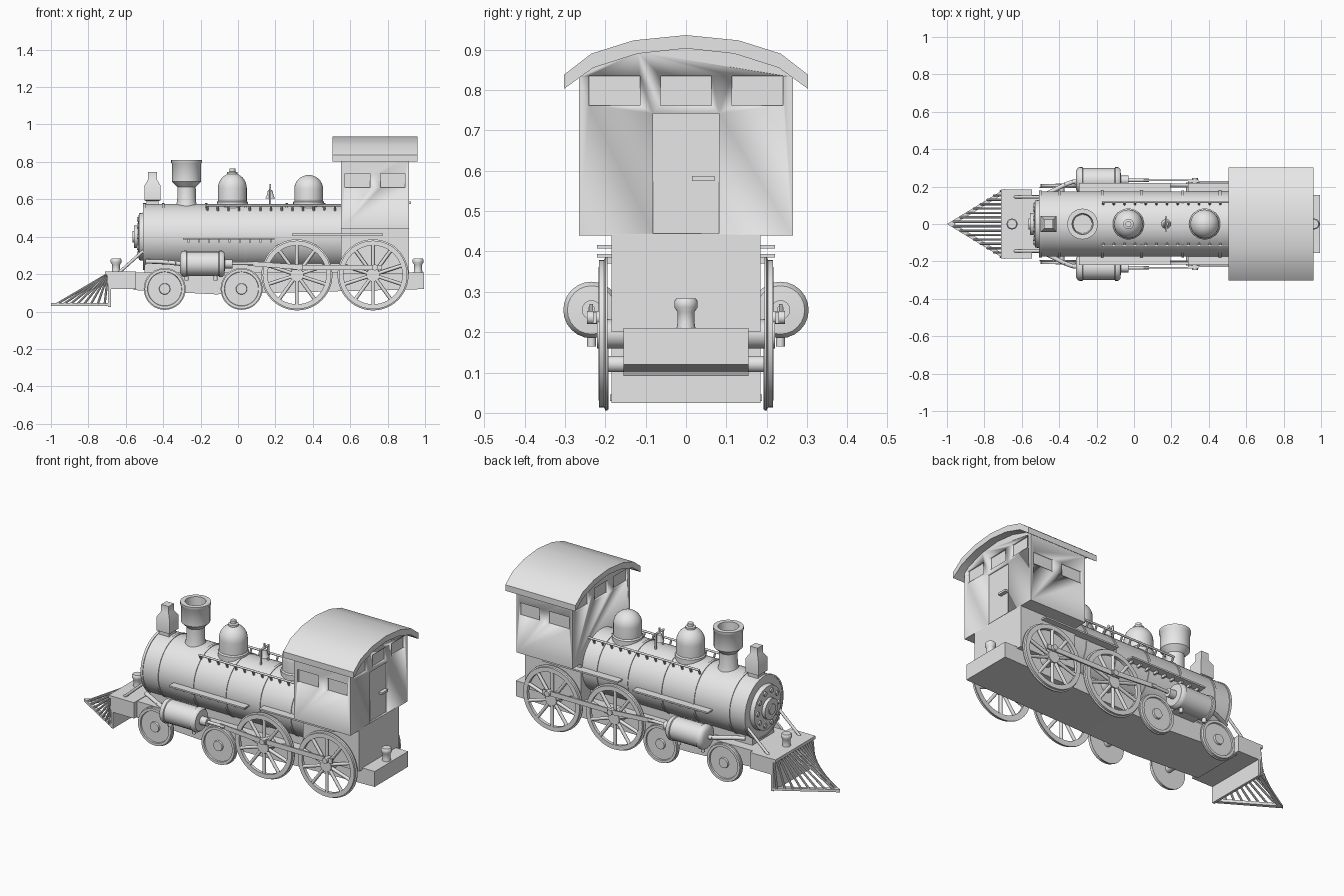
import bpy, bmesh, math
from mathutils import Matrix, Vector

if "Cube" in bpy.data.objects:
    bpy.data.objects.remove(bpy.data.objects["Cube"], do_unlink=True)

grey = bpy.data.materials.new("plain grey")
grey.use_nodes = True
grey.diffuse_color = (0.8, 0.8, 0.8, 1)
for n in grey.node_tree.nodes:
    if n.type == 'BSDF_PRINCIPLED':
        n.inputs["Base Color"].default_value = (0.8, 0.8, 0.8, 1)

AXES = {'X': Matrix.Rotation(math.pi / 2, 4, 'Y'), 'Y': Matrix.Rotation(-math.pi / 2, 4, 'X'), 'Z': Matrix()}


def finish(bm, name):
    me = bpy.data.meshes.new(name)
    bmesh.ops.recalc_face_normals(bm, faces=bm.faces)
    bm.to_mesh(me)
    bm.free()
    me.materials.append(grey)
    ob = bpy.data.objects.new(name, me)
    bpy.context.collection.objects.link(ob)
    bpy.ops.object.select_all(action='DESELECT')
    ob.select_set(True)
    bpy.context.view_layer.objects.active = ob
    bpy.ops.object.shade_smooth_by_angle(angle=math.radians(40))
    return ob


def merge(bm, part):
    me = bpy.data.meshes.new("part")
    part.to_mesh(me)
    part.free()
    bm.from_mesh(me)
    bpy.data.meshes.remove(me)


def lathe(bm, profile, loc, axis='Z', seg=32, closed=False, turn=0.0):
    """Revolve (radius, height) points about an axis through loc."""
    t = bmesh.new()
    vs = [t.verts.new((r, 0, h)) for r, h in profile]
    es = [t.edges.new(p) for p in zip(vs, vs[1:])]
    if closed:
        es.append(t.edges.new((vs[-1], vs[0])))
    bmesh.ops.spin(t, geom=vs + es, cent=(0, 0, 0), axis=(0, 0, 1), angle=math.tau, steps=seg)
    bmesh.ops.remove_doubles(t, verts=t.verts, dist=1e-5)
    t.transform(Matrix.Translation(loc) @ AXES[axis] @ Matrix.Rotation(turn, 4, 'Z'))
    merge(bm, t)


def disc(bm, r, h0, h1, loc, axis, seg=32):
    lathe(bm, [(0, h0), (r, h0), (r, h1), (0, h1)], loc, axis, seg)


def rod(bm, a, b, r, seg=10):
    a, b = Vector(a), Vector(b)
    m = Matrix.Translation((a + b) / 2) @ (b - a).to_track_quat('Z', 'Y').to_matrix().to_4x4()
    bmesh.ops.create_cone(bm, cap_ends=True, segments=seg, radius1=r, radius2=r, depth=(b - a).length, matrix=m)


def box(bm, x0, x1, y0, y1, z0, z1):
    m = Matrix.Translation(((x0 + x1) / 2, (y0 + y1) / 2, (z0 + z1) / 2))
    bmesh.ops.create_cube(bm, size=1, matrix=m @ Matrix.Diagonal((abs(x1 - x0), abs(y1 - y0), z1 - z0, 1)))


def prism(bm, outline, move):
    """Extrude a closed outline of 3D points along move."""
    f = bm.faces.new([bm.verts.new(p) for p in outline])
    r = bmesh.ops.extrude_face_region(bm, geom=[f], use_keep_orig=True)
    bmesh.ops.translate(bm, verts=[v for v in r["geom"] if isinstance(v, bmesh.types.BMVert)], vec=move)


def single(name, fn, *args, **kw):
    bm = bmesh.new()
    fn(bm, *args, **kw)
    return finish(bm, name)


# Frame, front deck and saddle
single("main_frame", prism, [(-.56, -.155, .21), (-.56, -.155, .115), (-.12, -.155, .092),
                             (.995, -.155, .12), (.995, -.155, .21)], (0, .31, 0))
single("front_deck", box, -.695, -.545, -.185, .185, .12, .213)
single("boiler_saddle", box, -.50, .56, -.10, .10, .20, .30)

# Cowcatcher: back plate, V-shaped foot and sloping bars
bm = bmesh.new()
box(bm, -.695, -.68, -.185, .185, .025, .213)
box(bm, -.71, -.68, -.185, .185, .195, .213)
for s in (1, -1):
    prism(bm, [(-1, 0, .03), (-.69, s * .188, .03), (-.69, s * .165, .03), (-.96, 0, .03)], (0, 0, .016))
    for i in range(8):
        y = .012 + i * .0235
        rod(bm, (-.985 + y / .188 * .29, s * y, .042), (-.695, s * y, .202), .006, 8)
finish(bm, "cowcatcher")

# Boiler with bands and smokebox door
BZ = .4
single("boiler", disc, .175, -.505, .56, (0, 0, BZ), 'X', 48)
bm = bmesh.new()
for x in (-.50, -.40, -.17, .04, .26, .46):
    lathe(bm, [(.17, x - .007), (.179, x - .007), (.179, x + .007), (.17, x + .007)], (0, 0, BZ), 'X', 48, True)
finish(bm, "boiler_bands")
bm = bmesh.new()
lathe(bm, [(0, -.563), (.03, -.563), (.03, -.557), (.06, -.555), (.06, -.535), (.125, -.53),
           (.13, -.50), (0, -.50)], (0, 0, BZ), 'X', 32)
for i in range(10):
    a = math.tau * i / 10
    disc(bm, .013, -.54, -.52, (0, .098 * math.cos(a), BZ + .098 * math.sin(a)), 'X', 10)
finish(bm, "smokebox_door")

# Boiler top: lamp, chimney, domes, bell
q = math.sqrt(2)
single("headlamp", lathe, [(0, .565), (.032 * q, .565), (.032 * q, .59), (.042 * q, .595), (.042 * q, .675),
                           (.024 * q, .705), (.024 * q, .745), (0, .745)], (-.457, 0, 0), 'Z', 4, turn=math.pi / 4)
single("chimney", lathe, [(0, .55), (.062, .55), (.05, .59), (.049, .665), (.078, .695), (.078, .79), (.082, .795),
                          (.082, .81), (.056, .81), (.05, .70), (0, .70)], (-.275, 0, 0))


def dome(name, x, shoulder, top, knob):
    arc = [(.077 * math.cos(a), shoulder + (top - shoulder) * math.sin(a))
           for a in [math.pi / 2 * i / 8 for i in range(9)]]
    bm = bmesh.new()
    lathe(bm, [(0, .53), (.083, .53), (.083, .585), (.077, .592)] + arc[:-1] + [(0, top)], (x, 0, 0))
    if knob:
        lathe(bm, [(0, .72), (.028, .72), (.028, .745), (.016, .748), (.016, .765), (0, .765)], (x, 0, 0), seg=16)
    finish(bm, name)


dome("steam_dome", -.03, .66, .74, True)
dome("sand_dome", .378, .655, .73, False)
bm = bmesh.new()
lathe(bm, [(0, .605), (.026, .605), (.018, .62), (.013, .645), (0, .655)], (.172, 0, 0), seg=16)
for s in (1, -1):
    rod(bm, (.172, s * .034, .56), (.172, s * .034, .66), .006)
rod(bm, (.172, -.04, .657), (.172, .04, .657), .006)
rod(bm, (.172, 0, .65), (.172, 0, .682), .005)
finish(bm, "bell")

# Marker posts on front deck and rear platform
for name, x in (("front_post", -.652), ("rear_post", .963)):
    single(name, lathe, [(0, .20), (.025, .20), (.021, .225), (.021, .25), (.029, .262), (.029, .277),
                         (.024, .284), (0, .284)], (x, 0, 0), seg=20)

# Cab with recessed windows and door
bm = bmesh.new()
half = [(.265, .44), (.265, .832), (.23, .86), (.12, .895)]
ring = half + [(0, .908)] + [(-y, z) for y, z in reversed(half)]
prism(bm, [(.55, y, z) for y, z in ring], (.365, 0, 0))
cab = finish(bm, "cab")
bm = bmesh.new()
D = .012
for x0, x1 in ((.573, .707), (.763, .893)):
    for s in (1, -1):
        box(bm, x0, x1, s * (.265 - D), s * .30, .663, .737)
for y in (-.1775, 0, .1775):
    for x0, x1 in ((.52, .55 + D), (.915 - D, .95)):
        box(bm, x0, x1, y - .063, y + .063, .762, .835)
box(bm, .915 - D, .95, -.082, .082, .445, .742)
cutter = finish(bm, "cab_cutter")
cutter.hide_render = True
mod = cab.modifiers.new("recesses", 'BOOLEAN')
mod.operation, mod.solver, mod.object = 'DIFFERENCE', 'EXACT', cutter
bpy.ops.object.select_all(action='DESELECT')
cab.select_set(True)
bpy.context.view_layer.objects.active = cab
bpy.ops.object.modifier_apply(modifier=mod.name)
bpy.data.objects.remove(cutter, do_unlink=True)
single("door_handle", box, .90, .925, .015, .07, .575, .587)
single("cab_base", box, .55, .915, -.185, .185, .20, .445)
outer = [(.302, .803), (.302, .838), (.235, .89), (.13, .923), (0, .936)]
inner = [(0, .903), (.12, .89), (.23, .855)]
roof = outer + [(-y, z) for y, z in reversed(outer[:-1])] + [(-y, z) for y, z in reversed(inner)] + inner[1:]
single("cab_roof", prism, [(.505, y, z) for y, z in roof], (.455, 0, 0))

for s, side in ((1, "back"), (-1, "front")):
    # Hand rails, running boards and front braces
    bm = bmesh.new()
    rod(bm, (-.17, s * .118, .568), (.55, s * .118, .568), .006)
    for i in range(13):
        x = -.165 + i * .057
        rod(bm, (x, s * .10, .53), (x, s * .118, .568), .006, 8)
    finish(bm, side + "_hand_rail")
    bm = bmesh.new()
    for x0, x1, z in ((-.295, .195, .385), (.29, .775, .407)):
        box(bm, x0, x1, s * .15, s * .22, z, z + .009)
    for i in range(9):
        x = -.27 + i * .055
        box(bm, x, x + .01, s * .16, s * .20, .37, .387)
    finish(bm, side + "_running_boards")
    single(side + "_deck_brace", rod, (-.64, s * .145, .205), (-.50, s * .145, .33), .008)

    # Steam cylinder, pipe and drains
    bm = bmesh.new()
    lathe(bm, [(0, -.31), (.05, -.31), (.066, -.30), (.07, -.29), (.07, -.275), (.065, -.272), (.065, -.103),
               (.07, -.10), (.07, -.085), (.06, -.072), (.024, -.07), (.024, -.03), (0, -.03)],
          (0, s * .234, .255), 'X', 24)
    for x in (-.275, -.12):
        rod(bm, (x, s * .234, .165), (x, s * .234, .20), .011)
    box(bm, -.27, -.11, s * .14, s * .2, .20, .28)
    finish(bm, side + "_steam_cylinder")
    bm = bmesh.new()
    path = [(-.49, .15, .268), (-.43, .18, .267), (-.37, .21, .263), (-.33, .225, .258), (-.29, .23, .255)]
    for a, b in zip(path, path[1:]):
        rod(bm, (a[0], s * a[1], a[2]), (b[0], s * b[1], b[2]), .012)
    finish(bm, side + "_steam_pipe")

    # Spoked driving wheels
    for i, x in enumerate((.315, .722)):
        c = (x, 0, .196)
        bm = bmesh.new()
        lathe(bm, [(.157, s * .197), (.19, s * .194), (.19, s * .20), (.183, s * .203), (.183, s * .216),
                   (.157, s * .216)], c, 'Y', 48, True)
        disc(bm, .036, s * .15, s * .221, c, 'Y', 20)
        for k in range(10):
            a = math.tau * (k + .5) / 10
            u, v = math.cos(a), math.sin(a)
            rod(bm, (x + .02 * u, s * .207, .196 + .02 * v), (x + .165 * u, s * .207, .196 + .165 * v), .0095)
        disc(bm, .016, s * .20, s * .245, (x + .01, 0, .236), 'Y', 16)
        finish(bm, "%s_driving_wheel_%d" % (side, i + 1))

    # Small solid wheels with dished face
    for i, x in enumerate((-.392, .019)):
        single("%s_small_wheel_%d" % (side, i + 1), lathe,
               [(0, s * .15), (.02, s * .15), (.02, s * .192), (.112, s * .192), (.112, s * .198), (.107, s * .20),
                (.107, s * .214), (.092, s * .214), (.09, s * .206), (.03, s * .206), (.028, s * .216),
                (0, s * .216)], (x, 0, .121), 'Y', 36)

    # Coupling rod, main rod and piston rod
    bm = bmesh.new()
    box(bm, .29, .77, s * .222, s * .230, .222, .25)
    prism(bm, [(.05, s * .231, .245), (.05, s * .231, .27), (.345, s * .231, .25), (.345, s * .231, .222)],
          (0, s * .008, 0))
    rod(bm, (-.05, s * .234, .257), (.08, s * .234, .257), .009)
    finish(bm, side + "_drive_rods")
